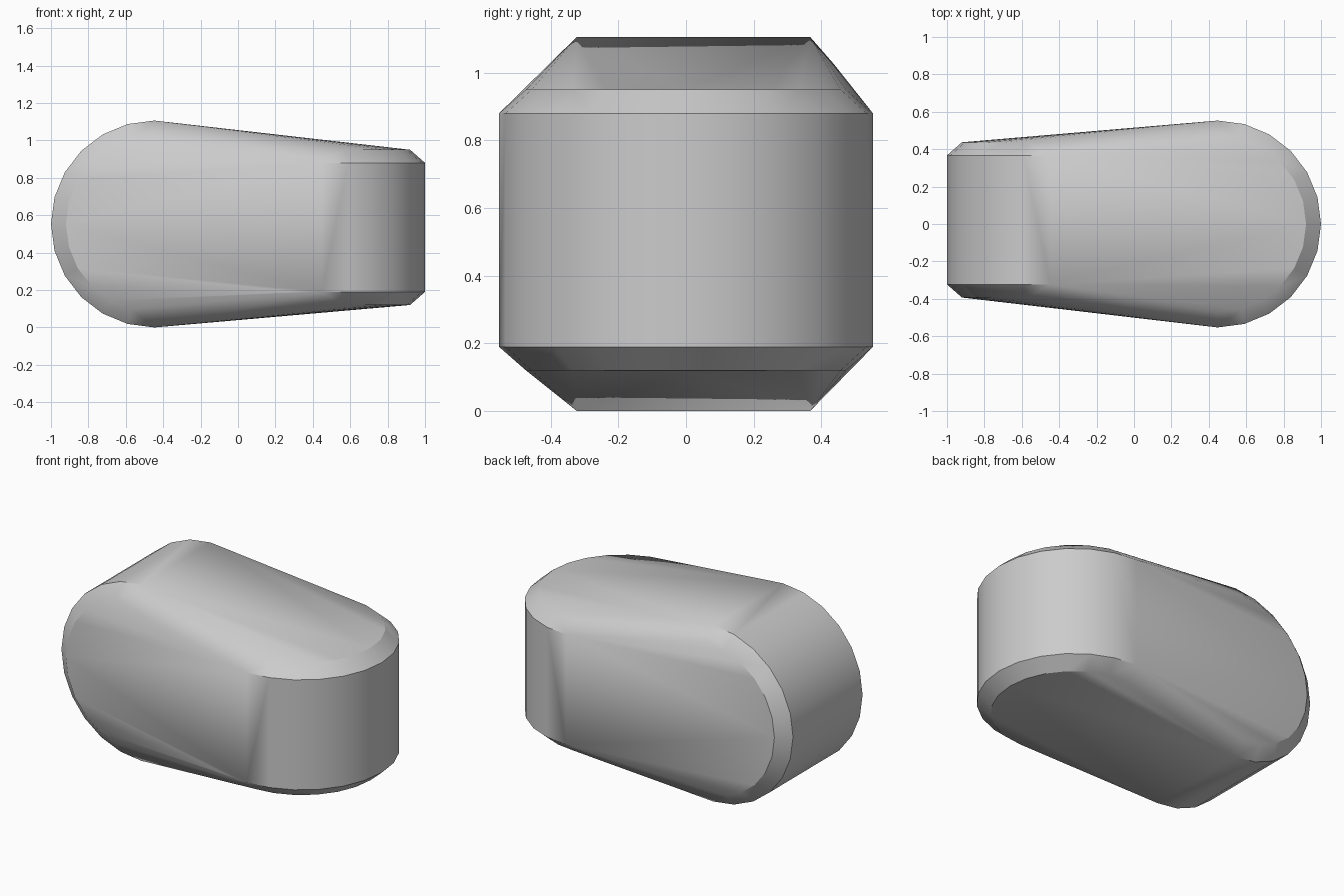
import bpy
import bmesh
import math
from mathutils import Matrix, Vector

if "Cube" in bpy.data.objects:
    bpy.data.objects.remove(bpy.data.objects["Cube"], do_unlink=True)

RADIUS, INNER = 0.553, 0.473      # outer rim and chamfered rim
HALF_RIM, HALF_FACE = 0.345, 0.415  # half thickness at each rim
SIDES = 24


def grey_material():
    mat = bpy.data.materials.new("plain grey")
    mat.use_nodes = True
    colour = (0.6, 0.6, 0.6, 1)
    mat.diffuse_color = colour
    mat.node_tree.nodes["Principled BSDF"].inputs["Base Color"].default_value = colour
    return mat


def add_disc(bm, centre, rotation):
    """Points of a disc with chamfered rims."""
    for radius, half in ((RADIUS, HALF_RIM), (INNER, HALF_FACE)):
        for side in (-half, half):
            place = Matrix.Translation(centre) @ rotation @ Matrix.Translation((0, 0, side))
            bmesh.ops.create_circle(bm, segments=SIDES, radius=radius, matrix=place)


bm = bmesh.new()
# upright round end on the right, flat-lying round end on the left
add_disc(bm, Vector((-0.447, 0.022, 0.553)), Matrix.Rotation(math.pi / 2, 4, "X"))
add_disc(bm, Vector((0.447, 0, 0.535)), Matrix.Identity(4))

# one convex skin around both ends
bmesh.ops.delete(bm, geom=bm.edges[:], context="EDGES_FACES")
cloud = [v.co.copy() for v in bm.verts]
if not cloud:
    raise RuntimeError("no points")
hull = bmesh.ops.convex_hull(bm, input=bm.verts[:])
spare = {g for g in hull["geom_interior"] + hull["geom_unused"]
         if isinstance(g, bmesh.types.BMVert)}
bmesh.ops.delete(bm, geom=list(spare), context="VERTS")
bmesh.ops.dissolve_limit(bm, angle_limit=math.radians(0.5),
                         verts=bm.verts[:], edges=bm.edges[:])
bmesh.ops.recalc_face_normals(bm, faces=bm.faces[:])

mesh = bpy.data.meshes.new("rounded_body")
bm.to_mesh(mesh)
bm.free()
body = bpy.data.objects.new("rounded_body", mesh)
bpy.context.collection.objects.link(body)
mesh.materials.append(grey_material())

# smooth sides, crisp rims
bpy.ops.object.select_all(action="DESELECT")
body.select_set(True)
bpy.context.view_layer.objects.active = body
bpy.ops.object.shade_smooth_by_angle(angle=math.radians(30))
